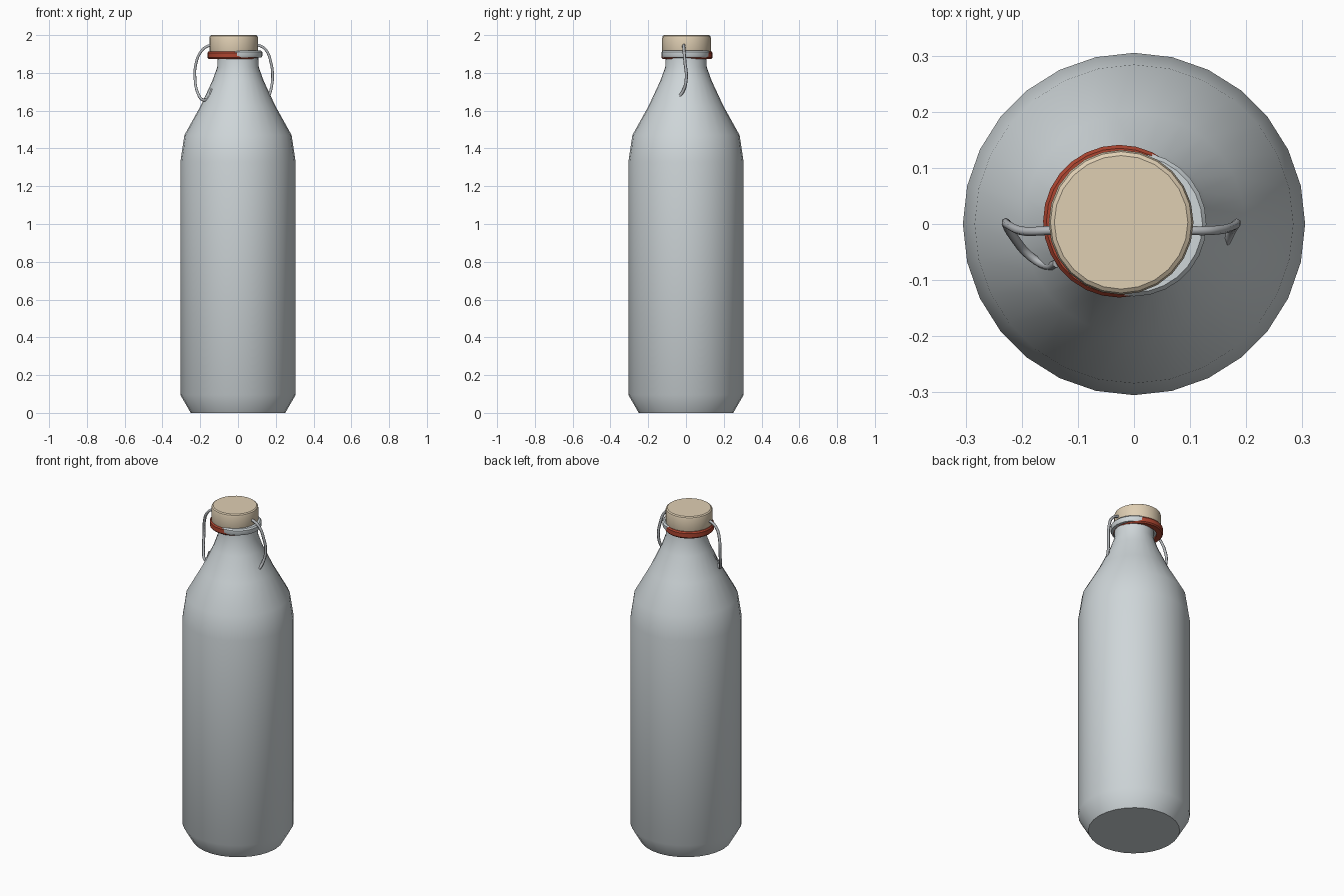
import bpy, bmesh, math
from mathutils import Matrix

if "Cube" in bpy.data.objects:
    bpy.data.objects.remove(bpy.data.objects["Cube"])


def material(name, color):
    m = bpy.data.materials.new(name)
    m.use_nodes = True
    m.diffuse_color = (*color, 1)
    m.node_tree.nodes["Principled BSDF"].inputs["Base Color"].default_value = (*color, 1)
    return m


glass = material("pale grey glass", (0.62, 0.67, 0.69))
wood = material("cream cap", (0.74, 0.62, 0.45))
rubber = material("red rubber", (0.42, 0.06, 0.03))
metal = material("grey wire", (0.45, 0.47, 0.49))


def lathe(name, profile, sides, mat, center=(0, 0), closed=False, smooth=35):
    """Revolve (radius, height) points around a vertical axis."""
    bm = bmesh.new()
    rings = [[bm.verts.new((center[0] + r * math.cos(2 * math.pi * i / sides),
                            center[1] + r * math.sin(2 * math.pi * i / sides), z))
              for i in range(sides)] for r, z in profile]
    pairs = list(zip(rings, rings[1:]))
    if closed:
        pairs.append((rings[-1], rings[0]))
    else:
        bm.faces.new(rings[0][::-1])
        bm.faces.new(rings[-1])
    for low, high in pairs:
        for i in range(sides):
            j = (i + 1) % sides
            bm.faces.new((low[i], low[j], high[j], high[i]))
    bmesh.ops.recalc_face_normals(bm, faces=bm.faces)
    mesh = bpy.data.meshes.new(name)
    bm.to_mesh(mesh)
    bm.free()
    mesh.materials.append(mat)
    ob = bpy.data.objects.new(name, mesh)
    bpy.context.collection.objects.link(ob)
    bpy.ops.object.select_all(action="DESELECT")
    bpy.context.view_layer.objects.active = ob
    ob.select_set(True)
    bpy.ops.object.shade_smooth_by_angle(angle=math.radians(smooth))
    return ob


# Bottle body with chamfered foot, long shoulder and lip
lathe("bottle", [(0.25, 0), (0.305, 0.095), (0.305, 1.33), (0.284, 1.47),
                 (0.198, 1.625), (0.135, 1.76), (0.11, 1.83), (0.108, 1.885)],
      28, glass)
lathe("bottle_lip", [(0.108, 1.88), (0.125, 1.882), (0.129, 1.89),
                     (0.129, 1.91), (0.122, 1.918)], 28, glass)

# Rubber gasket and cap, sitting slightly off axis
lathe("gasket", [(0.1, 1.874), (0.13, 1.874), (0.136, 1.881), (0.136, 1.906),
                 (0.13, 1.914), (0.1, 1.914)], 28, rubber, (-0.026, 0.005), closed=True)
lathe("cap", [(0.127, 1.908), (0.129, 1.914), (0.129, 1.985), (0.126, 1.995), (0.119, 2.0)],
      24, wood, (-0.023, 0.003))


def wire(name, points):
    """Round wire along a smooth path."""
    curve = bpy.data.curves.new(name, "CURVE")
    curve.dimensions = "3D"
    curve.bevel_depth = 0.008
    curve.bevel_resolution = 1
    curve.resolution_u = 4
    curve.use_fill_caps = True
    spline = curve.splines.new("BEZIER")
    spline.bezier_points.add(len(points) - 1)
    for bp, p in zip(spline.bezier_points, points):
        bp.co = p
        bp.handle_left_type = bp.handle_right_type = "AUTO"
    curve.materials.append(metal)
    ob = bpy.data.objects.new(name, curve)
    bpy.context.collection.objects.link(ob)


# Wire bail: one bent arm on each side of the cap
wire("right_wire", [(-0.13, -0.01, 1.947), (-0.16, -0.012, 1.942), (-0.195, -0.013, 1.914),
                    (-0.222, -0.003, 1.852), (-0.228, 0.002, 1.778), (-0.213, -0.025, 1.694),
                    (-0.182, -0.06, 1.656), (-0.156, -0.074, 1.667), (-0.138, -0.07, 1.715)])
wire("left_wire", [(0.08, -0.01, 1.947), (0.112, -0.012, 1.945), (0.147, -0.011, 1.922),
                   (0.175, -0.005, 1.852), (0.183, 0.002, 1.778), (0.174, -0.012, 1.71),
                   (0.163, -0.034, 1.675)])
